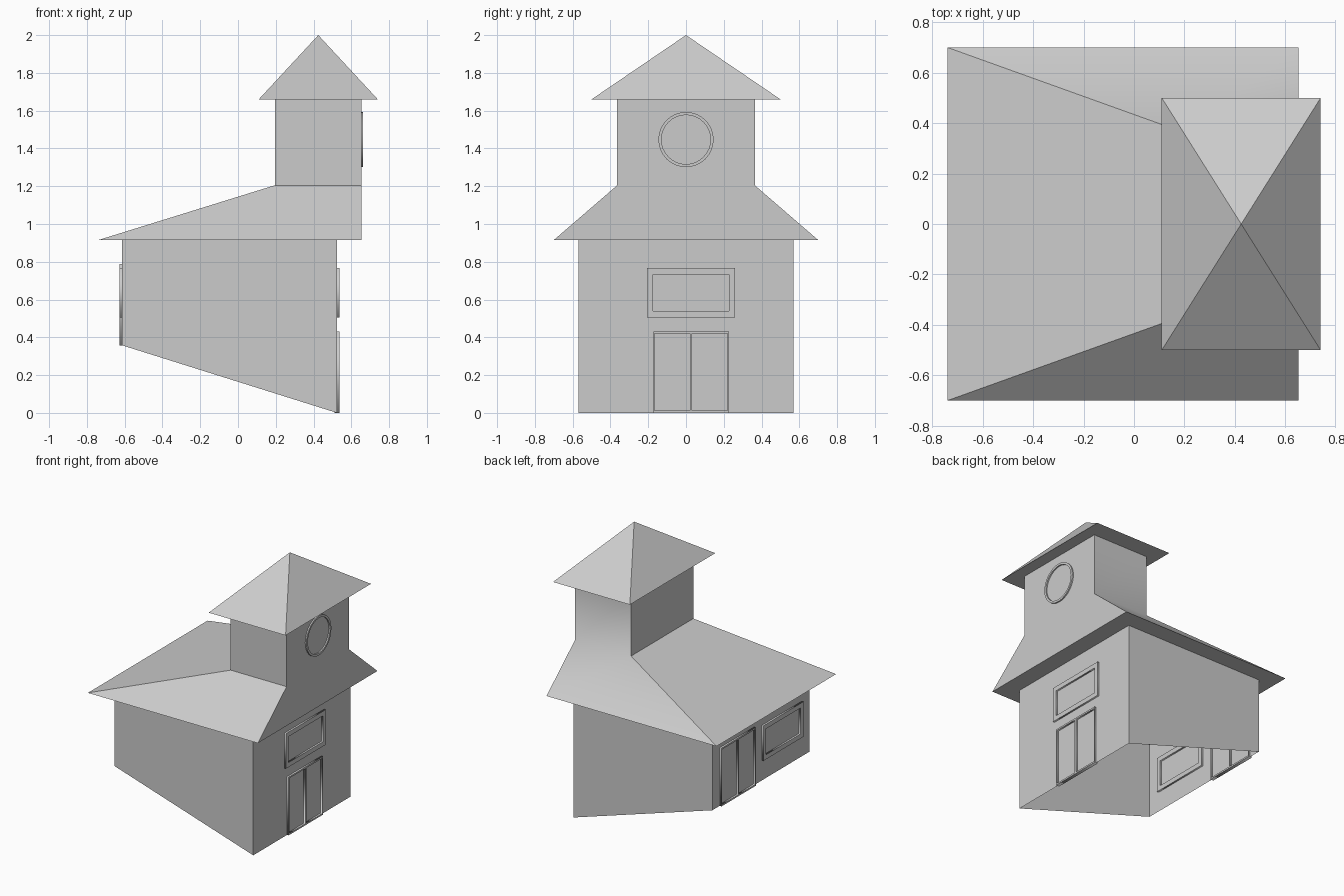
import bpy, bmesh, math

if "Cube" in bpy.data.objects:
    bpy.data.objects.remove(bpy.data.objects["Cube"])


def mesh_object(name, verts, faces, smooth=()):
    """Build a mesh from a few corner points; faces listed in smooth are soft shaded."""
    bm = bmesh.new()
    vs = [bm.verts.new(v) for v in verts]
    for i, f in enumerate(faces):
        bm.faces.new([vs[k] for k in f]).smooth = i in smooth
    bm.normal_update()
    me = bpy.data.meshes.new(name)
    bm.to_mesh(me)
    bm.free()
    ob = bpy.data.objects.new(name, me)
    bpy.context.collection.objects.link(ob)
    return ob


def ring(x0, x1, y0, y1, z):
    return [(x0, y0, z), (x1, y0, z), (x1, y1, z), (x0, y1, z)]


def rect(y0, y1, z0, z1):
    return [(y0, z0), (y1, z0), (y1, z1), (y0, z1)]


def circle(y, z, r, n=32):
    return [(y + r * math.cos(2 * math.pi * i / n),
             z + r * math.sin(2 * math.pi * i / n)) for i in range(n)]


def frame(name, x, loops, half=0.013):
    """Flat plate with holes, straddling the wall plane at x."""
    cu = bpy.data.curves.new(name, 'CURVE')
    cu.dimensions = '2D'
    cu.fill_mode = 'BOTH'
    cu.extrude = half
    for loop in loops:
        sp = cu.splines.new('POLY')
        sp.points.add(len(loop) - 1)
        for p, (a, b) in zip(sp.points, loop):
            p.co = (a, b, 0, 1)
        sp.use_cyclic_u = True
    ob = bpy.data.objects.new(name, cu)
    ob.location.x = x
    ob.rotation_euler = (math.pi / 2, 0, math.pi / 2)
    bpy.context.collection.objects.link(ob)
    bpy.ops.object.select_all(action='DESELECT')
    ob.select_set(True)
    bpy.context.view_layer.objects.active = ob
    bpy.ops.object.convert(target='MESH')


def window(name, x, y, z=0.636):
    frame(name, x, [rect(y - 0.233, y + 0.233, z - 0.13, z + 0.13),
                    rect(y - 0.201, y + 0.201, z - 0.096, z + 0.096)])


def double_door(name, x, y, z):
    frame(name, x, [rect(y - 0.2, y + 0.2, z, z + 0.432),
                    rect(y - 0.193, y - 0.006, z + 0.012, z + 0.42),
                    rect(y + 0.006, y + 0.193, z + 0.012, z + 0.42)])


XL, XR, YW, EAVE = -0.615, 0.524, 0.57, 0.915

# Walls: open underneath, bottom edge sloping with the hillside
walls = ring(XL, XR, -YW, YW, 0) + ring(XL, XR, -YW, YW, EAVE)
walls = [(x, y, 0.358 if x < 0 and z == 0 else z) for x, y, z in walls]
sides = [(i, (i + 1) % 4, (i + 1) % 4 + 4, i + 4) for i in range(4)]
mesh_object("walls", walls, sides)

# Main roof rising into the tower, with one flat gable face on the door side
T0, T1, TY = 0.195, 0.653, 0.364
v = (ring(-0.74, T1, -0.7, 0.7, EAVE) + ring(T0, T1, -TY, TY, 1.205)
     + ring(T0, T1, -TY, TY, 1.66))
f = [(3, 2, 1, 0),
     (0, 1, 5, 4), (4, 5, 9, 8),        # front slope and tower wall
     (2, 3, 7, 6), (6, 7, 11, 10),      # back slope and tower wall
     (3, 0, 4, 7), (7, 4, 8, 11),       # long slope and tower wall
     (1, 2, 6, 10, 9, 5)]               # gable
mesh_object("roof_and_tower", v, f, smooth=(3, 4))

# Pyramid cap of the tower
cap = ring(0.11, 0.74, -0.5, 0.5, 1.66) + [(0.425, 0, 2.0)]
mesh_object("tower_cap", cap,
            [(3, 2, 1, 0)] + [(i, (i + 1) % 4, 4) for i in range(4)])

# Openings
double_door("front_door", XR, 0.027, 0.0)
window("front_window", XR, 0.027)
double_door("rear_door", XL, 0.28, 0.356)
window("rear_window", XL, -0.243)
frame("round_window", T1, [circle(0, 1.447, 0.146), circle(0, 1.447, 0.13)], 0.01)
